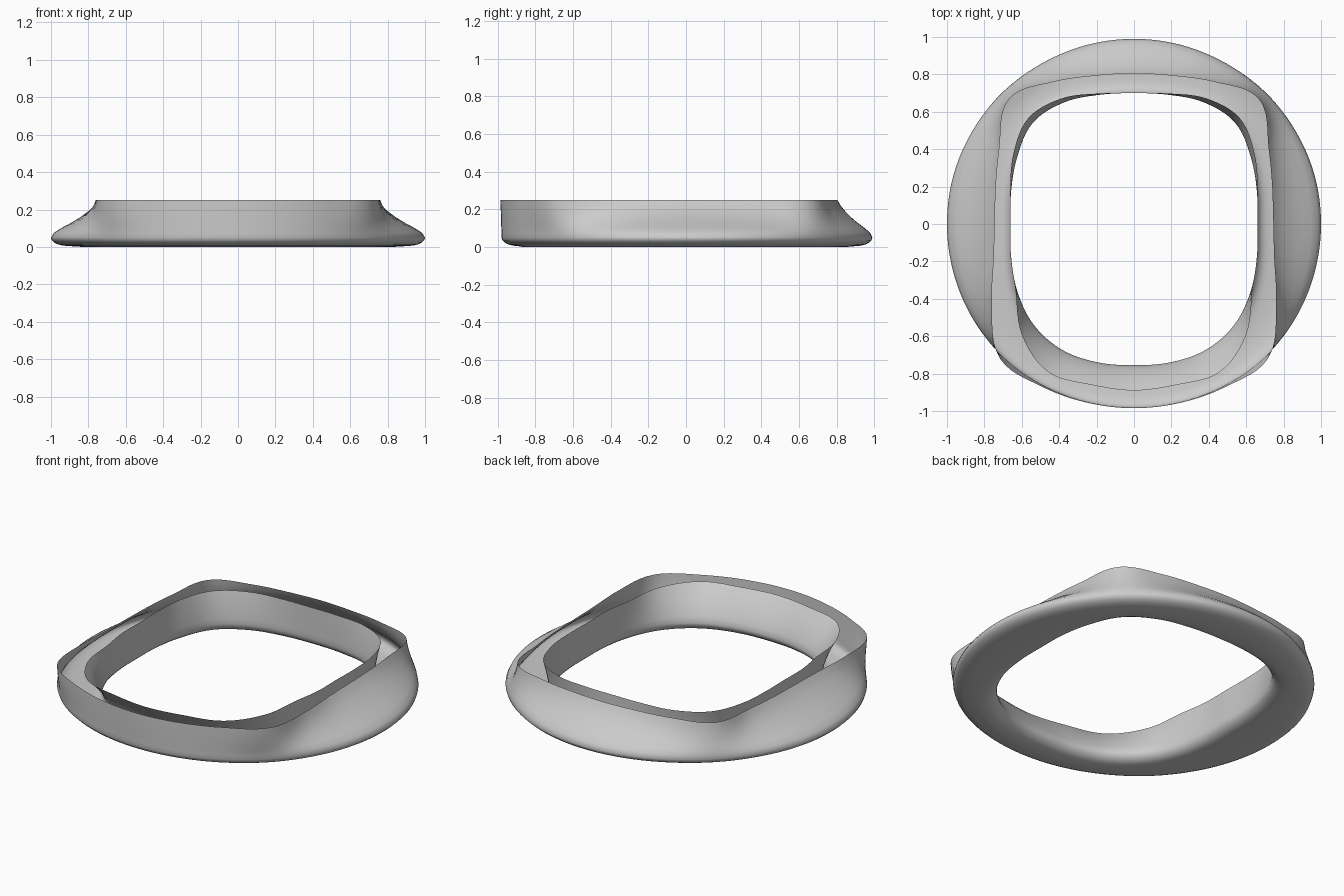
import bpy, bmesh, math
from mathutils import Vector

if "Cube" in bpy.data.objects:
    bpy.data.objects.remove(bpy.data.objects["Cube"])

# Radii every 15 degrees from the back round to the front (mirrored in x)
OUTER_RIM = [.805, .82, .875, .945, .83, .765, .745, .777, .877, 1.015, 1.0, .988, .985]
INNER_RIM = [.70, .722, .775, .80, .745, .685, .66, .683, .73, .845, .915, .89, .89]
HOLE = [.70, .715, .75, .765, .72, .68, .66, .68, .72, .76, .775, .765, .755]
BASE = [.99, .99, .99, .995, .997, 1.0, 1.0, 1.0, 1.0, .998, .99, .983, .98]
TOP = .25


def radius(table, deg):
    """Smooth periodic interpolation of a mirrored radius table."""
    u = deg / 15
    i = int(math.floor(u))
    t = u - i

    def at(k):
        k %= 24
        return table[k if k <= 12 else 24 - k]
    a, b, c, d = at(i - 1), at(i), at(i + 1), at(i + 2)
    return b + .5 * t * (c - a + t * (2*a - 5*b + 4*c - d + t * (3*(b - c) + d - a)))


def section(deg):
    """Open trough section: outer rim, flared wall, round bottom, inner rim."""
    rim, inner, hole, base = (radius(t, deg) for t in (OUTER_RIM, INNER_RIM, HOLE, BASE))
    pts = []
    # flared outer wall
    for z, f in ((TOP, 0), (.22, .09), (.19, .22), (.16, .38), (.13, .57), (.10, .79), (.075, .94)):
        pts.append((rim + (base - rim) * f, z))
    # rounded outer edge
    for k in range(6):
        a = math.pi / 2 * k / 5
        pts.append((base - .09 * (1 - math.cos(a)), .05 - .045 * math.sin(a)))
    # gently bowed underside
    pts.append(((base + hole) / 2, 0))
    # rounded inner edge
    for k in range(6):
        a = math.pi / 2 * (1 - k / 5)
        pts.append((hole + .07 * (1 - math.cos(a)), .06 - .055 * math.sin(a)))
    # inner wall
    for k in range(1, 7):
        t = k / 6
        pts.append((hole + (inner - hole) * t * (.5 + .5 * t), .06 + (TOP - .06) * t))
    return pts


# Sweep the section round the ring
SEGMENTS = 144
bm = bmesh.new()
rings = []
for s in range(SEGMENTS):
    deg = 360 * s / SEGMENTS
    a = math.radians(deg)
    rings.append([bm.verts.new(Vector((r * math.sin(a), r * math.cos(a), z)))
                  for r, z in section(deg)])
for s in range(SEGMENTS):
    p, q = rings[s], rings[(s + 1) % SEGMENTS]
    for k in range(len(p) - 1):
        bm.faces.new((p[k], q[k], q[k + 1], p[k + 1]))
bm.normal_update()
# outer wall must face away from the axis
f = min(bm.faces, key=lambda f: abs(f.calc_center_median().z - .1) - f.calc_center_median().x)
if f.normal.x < 0:
    bmesh.ops.reverse_faces(bm, faces=bm.faces[:])

mesh = bpy.data.meshes.new("ring_shell")
bm.to_mesh(mesh)
bm.free()
for poly in mesh.polygons:
    poly.use_smooth = True
shell = bpy.data.objects.new("ring_shell", mesh)
bpy.context.collection.objects.link(shell)

grey = bpy.data.materials.new("light_grey")
grey.diffuse_color = (.6, .6, .6, 1)
grey.use_nodes = True
grey.node_tree.nodes["Principled BSDF"].inputs["Base Color"].default_value = grey.diffuse_color
mesh.materials.append(grey)
